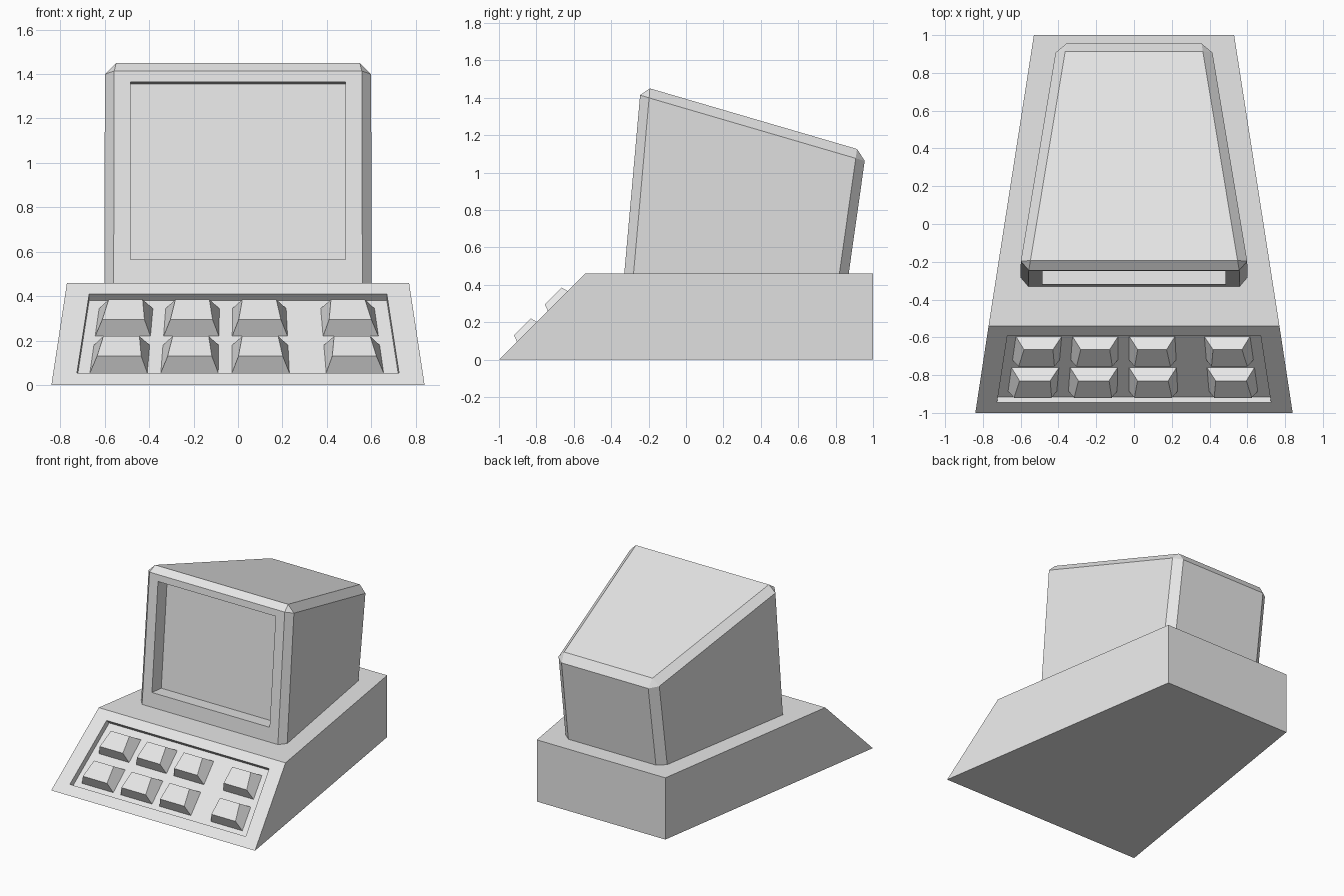
import bpy
import bmesh
from mathutils import Vector

cube = bpy.data.objects.get("Cube")
if cube:
    bpy.data.objects.remove(cube, do_unlink=True)

grey = bpy.data.materials.new("light_grey")
grey.use_nodes = True
grey.diffuse_color = (0.8, 0.8, 0.8, 1)
grey.node_tree.nodes["Principled BSDF"].inputs["Base Color"].default_value = (0.8, 0.8, 0.8, 1)


def block(profile):
    """Six-sided solid; each profile corner is (left x, right x, y, z)."""
    bm = bmesh.new()
    a = [bm.verts.new((p[0], p[2], p[3])) for p in profile]
    b = [bm.verts.new((p[1], p[2], p[3])) for p in profile]
    bm.faces.new(a)
    bm.faces.new(b[::-1])
    for i in range(4):
        j = (i + 1) % 4
        bm.faces.new((a[j], a[i], b[i], b[j]))
    bmesh.ops.recalc_face_normals(bm, faces=bm.faces)
    return bm


def mirrored(points):
    return [(-x, x, y, z) for x, y, z in points]


def recess(bm, low, high, depth):
    """Sink a panel into the front face; low and high are (half width, y, z)."""
    bm.normal_update()
    face = min(bm.faces, key=lambda f: f.normal.y * f.calc_area())
    bmesh.ops.inset_individual(bm, faces=[face], thickness=0.03)
    mid = face.calc_center_median()
    for v in face.verts:
        x, y, z = high if v.co.z > mid.z else low
        v.co = (x if v.co.x > 0 else -x, y, z)
    floor = bmesh.ops.extrude_discrete_faces(bm, faces=[face])["faces"][0]
    bmesh.ops.translate(bm, verts=floor.verts, vec=Vector(depth))


def finish(bm, name):
    bmesh.ops.recalc_face_normals(bm, faces=bm.faces)
    mesh = bpy.data.meshes.new(name)
    bm.to_mesh(mesh)
    bm.free()
    mesh.materials.append(grey)
    bpy.context.collection.objects.link(bpy.data.objects.new(name, mesh))


# Tapered wedge base with a sunken key panel
base = block(mirrored([(0.84, -1, 0), (0.53, 1, 0), (0.53, 1, 0.46), (0.77, -0.54, 0.46)]))
recess(base, (0.725, -0.945, 0.055), (0.67, -0.59, 0.41), (0, 0.03, -0.03))
finish(base, "base")

# Chamfered monitor housing with a sunken screen
housing = block(mirrored([(0.61, -0.33, 0.46), (0.411, 0.87, 0.46),
                          (0.407, 0.9625, 1.112), (0.607, -0.241, 1.464)]))
edges = [e for e in housing.edges if max(v.co.z for v in e.verts) > 0.5]
bmesh.ops.bevel(housing, geom=edges, offset=0.05, segments=1, profile=0.5,
                affect='EDGES', clamp_overlap=False)
lean = 0.0888
low_z, high_z = 0.565, 1.365
recess(housing, (0.485, -0.33 + lean * (low_z - 0.46), low_z),
       (0.485, -0.33 + lean * (high_z - 0.46), high_z), (0, 0.11, -0.11 * lean))
finish(housing, "monitor_housing")


# Keys: tapered caps standing on the sloping panel floor
def key_corner(left, right, along, lift, inset):
    taper = (1 - 0.214 * (along - 0.055)) / (1 - 0.214 * (0.25 - 0.055))
    return (left * taper + inset, right * taper - inset, along - 1 - lift, along + lift)


for row, shift in (("upper", 0), ("lower", -0.165)):
    for n, left in enumerate((-0.643, -0.335, -0.026, 0.383), 1):
        right = left + 0.249
        cap = block([key_corner(left, right, along + shift, lift, inset)
                     for along, lift, inset in ((0.25, -0.03, 0), (0.375, -0.03, 0),
                                                (0.36, 0.025, 0.045), (0.27, 0.025, 0.029))])
        finish(cap, f"{row}_key_{n}")
